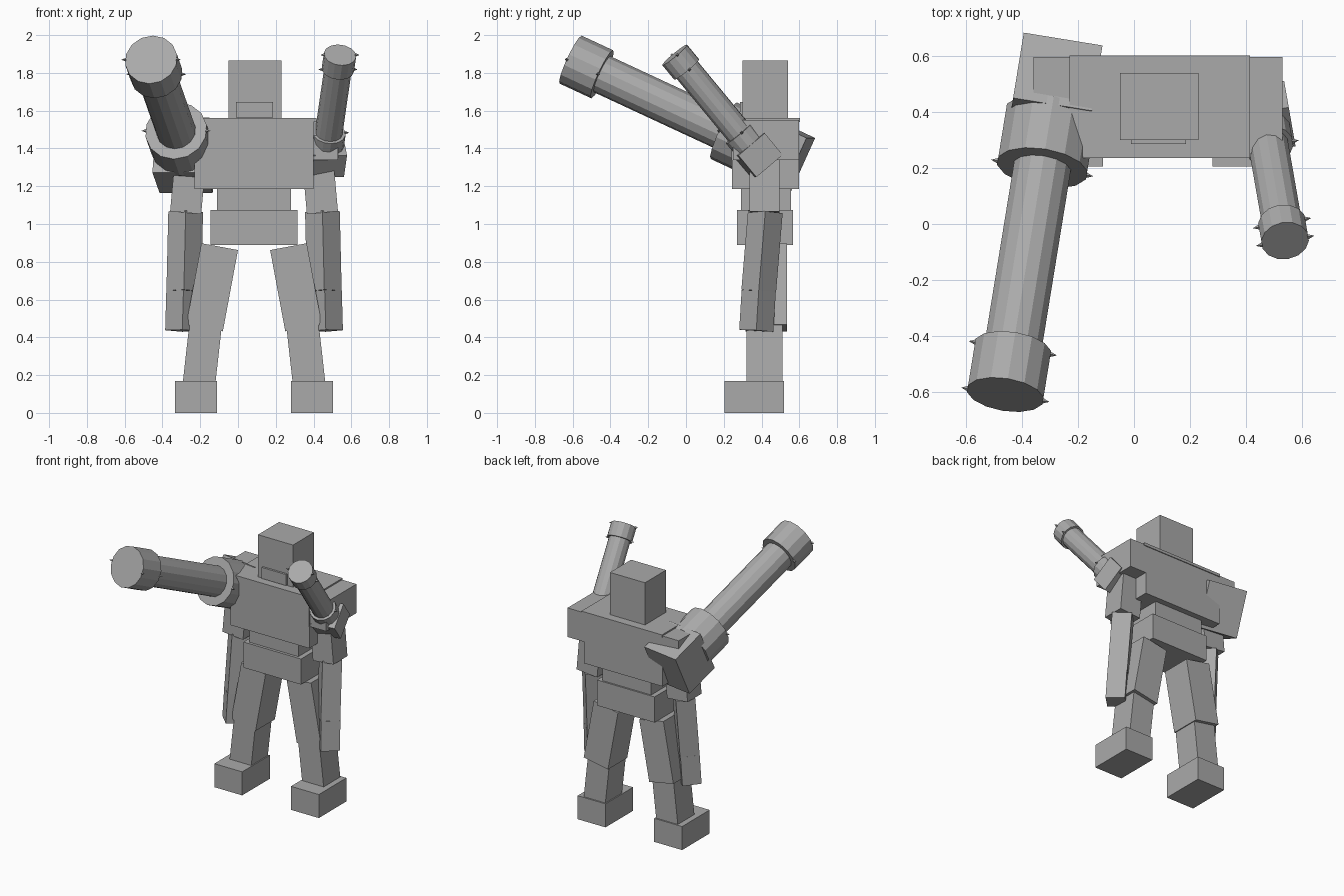
import bpy
from mathutils import Vector, Matrix

if "Cube" in bpy.data.objects:
    bpy.data.objects.remove(bpy.data.objects["Cube"], do_unlink=True)

GREY = (0.4, 0.4, 0.4, 1)
grey = bpy.data.materials.new("plain grey")
grey.use_nodes = True
grey.diffuse_color = GREY
grey.node_tree.nodes["Principled BSDF"].inputs["Base Color"].default_value = GREY

MID = 0.085  # the body's own middle in x


def finish(name):
    ob = bpy.context.object
    ob.name = name
    ob.data.materials.append(grey)
    return ob


def box(name, x, y, z):
    """Upright box from (low, high) ranges."""
    bpy.ops.mesh.primitive_cube_add(size=1)
    ob = finish(name)
    ob.location = [(r[0] + r[1]) / 2 for r in (x, y, z)]
    ob.scale = [r[1] - r[0] for r in (x, y, z)]


def frame(a, b):
    """Matrix at the midpoint of a-b, its z along a-b and its x level."""
    a, b = Vector(a), Vector(b)
    axis = (b - a).normalized()
    side = Vector((0, 1, 0)).cross(axis) if abs(axis.z) > 0.9 else axis.cross(Vector((0, 0, 1)))
    side.normalize()
    m = Matrix((side, axis.cross(side), axis)).transposed().to_4x4()
    m.translation = (a + b) / 2
    return m, (b - a).length


def beam(name, a, b, width, depth, yaw=0):
    """Box running from point a to point b."""
    m, length = frame(a, b)
    bpy.ops.mesh.primitive_cube_add(size=1)
    finish(name).matrix_world = m @ Matrix.Rotation(yaw, 4, 'Z') @ Matrix.Diagonal((width, depth, length, 1))


def tube(name, a, b, r1, r2=None, sides=14):
    """Faceted cylinder or cone from a to b."""
    m, length = frame(a, b)
    bpy.ops.mesh.primitive_cone_add(vertices=sides, radius1=r1, radius2=r1 if r2 is None else r2, depth=length)
    finish(name).matrix_world = m


def cannon(name, back, tip, block, base_end, base_r, barrel_r, muzzle_len, muzzle_r):
    """Mount block, base ring, barrel and muzzle ring along one axis."""
    back, tip = Vector(back), Vector(tip)
    axis = (tip - back).normalized()
    total = (tip - back).length
    at = lambda t: back + axis * t
    width, height, length = block
    beam(name + "_mount", back, at(length), width, height)
    tube(name + "_base_ring", at(length - 0.03), at(base_end), base_r)
    tube(name + "_barrel", at(base_end - 0.02), at(total - 0.02), barrel_r)
    tube(name + "_muzzle", at(total - muzzle_len), tip, muzzle_r)
    # small pins at the ring rims
    side = axis.cross(Vector((0, 0, 1))).normalized()
    for t, r in ((base_end, base_r), (total - muzzle_len, muzzle_r), (total, muzzle_r)):
        for s in (-1, 1):
            rim = at(t) + side * s * (r - 0.005)
            tube(name + "_pin", rim, rim + side * s * 0.025, 0.01, 0, 4)


# head and torso
box("head", (-0.05, 0.23), (0.30, 0.54), (1.55, 1.865))
box("visor", (-0.01, 0.185), (0.285, 0.31), (1.565, 1.645))
box("collar_plate", (-0.23, 0.415), (0.235, 0.603), (1.54, 1.56))
box("upper_chest", (-0.23, 0.40), (0.24, 0.597), (1.34, 1.545))
box("lower_chest", (-0.23, 0.40), (0.243, 0.597), (1.185, 1.34))
box("waist", (-0.11, 0.28), (0.29, 0.555), (1.07, 1.19))
box("pelvis", (-0.145, 0.315), (0.27, 0.567), (0.89, 1.075))

# limbs, repeated on both sides
for s, label in ((-1, "right_"), (1, "left_")):
    def p(d, y, z):
        return (MID + s * d, y, z)

    def span(near, far):
        return sorted((MID + s * near, MID + s * far))

    box(label + "shoulder", span(0.31, 0.445), (0.25, 0.597), (1.34, 1.55))
    beam(label + "upper_arm", p(0.362, 0.415, 1.06), p(0.335, 0.415, 1.36), 0.165, 0.16)
    beam(label + "forearm", p(0.372, 0.385, 0.645), p(0.362, 0.42, 1.065), 0.13, 0.13, 0.785)
    beam(label + "hand", p(0.38, 0.372, 0.435), p(0.374, 0.385, 0.645), 0.128, 0.128, 0.785)
    beam(label + "thigh", p(0.262, 0.425, 0.45), p(0.182, 0.425, 0.88), 0.197, 0.22)
    beam(label + "shin", p(0.292, 0.415, 0.15), p(0.256, 0.415, 0.47), 0.172, 0.19)
    box(label + "foot", span(0.195, 0.418), (0.205, 0.52), (0, 0.17))

# shoulder cannons
cannon("large_cannon", (-0.264, 0.595, 1.31), (-0.46, -0.61, 1.87),
       (0.285, 0.32, 0.26), 0.44, 0.165, 0.105, 0.185, 0.14)
cannon("small_cannon", (0.455, 0.426, 1.307), (0.54, -0.06, 1.895),
       (0.19, 0.184, 0.15), 0.23, 0.09, 0.073, 0.1, 0.086)
